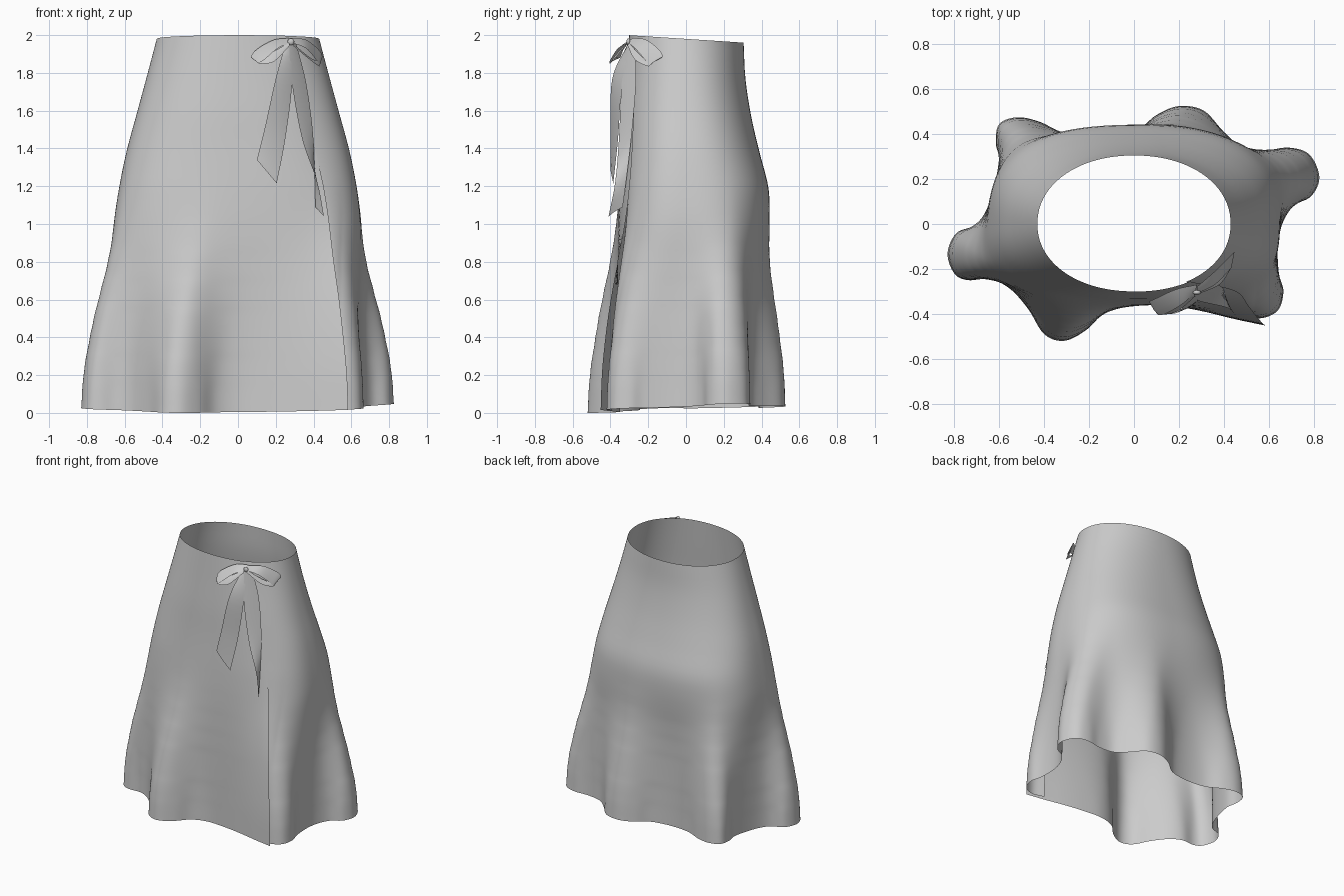
import bpy
import math
from mathutils import Vector

cube = bpy.data.objects.get("Cube")
if cube:
    bpy.data.objects.remove(cube, do_unlink=True)

# Single plain cloth colour
cloth = bpy.data.materials.new("grey_cloth")
cloth.use_nodes = True
grey = (0.6, 0.6, 0.6, 1.0)
cloth.diffuse_color = grey
shader = cloth.node_tree.nodes["Principled BSDF"]
shader.inputs["Base Color"].default_value = grey
shader.inputs["Roughness"].default_value = 0.8


def spline(points, steps):
    """Sample a smooth curve that passes through all the points."""
    pts = [Vector(p) for p in points]
    pts = [2 * pts[0] - pts[1]] + pts + [2 * pts[-1] - pts[-2]]
    result = []
    for i in range(1, len(pts) - 2):
        before, start, end, after = pts[i - 1:i + 3]
        for k in range(steps):
            t = k / steps
            result.append(0.5 * (2 * start + (end - before) * t
                                 + (2 * before - 5 * start + 4 * end - after) * t ** 2
                                 + (3 * start - before - 3 * end + after) * t ** 3))
    return result + [pts[-2]]


def soften(line, reach):
    """Average each point with its neighbours, keeping both ends fixed."""
    result = []
    for k in range(len(line)):
        w = min(reach, k, len(line) - 1 - k)
        result.append(sum(line[k - w:k + w + 1], Vector((0, 0))) / (2 * w + 1))
    return result


def sheet(name, rows):
    """Build a smooth cloth surface from equally long rows of points."""
    width = len(rows[0])
    verts = [p for row in rows for p in row]
    faces = [(r * width + c, r * width + c + 1,
              (r + 1) * width + c + 1, (r + 1) * width + c)
             for r in range(len(rows) - 1) for c in range(width - 1)]
    mesh = bpy.data.meshes.new(name)
    mesh.from_pydata(verts, [], faces)
    mesh.polygons.foreach_set("use_smooth", [True] * len(faces))
    mesh.materials.append(cloth)
    mesh.update()
    obj = bpy.data.objects.new(name, mesh)
    bpy.context.collection.objects.link(obj)
    return obj


# Hem outline, from the tucked-under edge round to the overlapping front edge
hem = [(.47, -.395), (.56, -.42), (.64, -.385), (.665, -.3), (.645, -.22), (.64, -.1),
       (.66, 0), (.71, .08), (.79, .125), (.825, .21), (.78, .31), (.69, .34),
       (.59, .33), (.48, .345), (.4, .41), (.31, .505), (.2, .525), (.1, .485),
       (0, .41), (-.15, .385), (-.3, .4), (-.42, .455), (-.52, .475), (-.6, .445),
       (-.615, .36), (-.6, .27), (-.64, .1), (-.7, 0), (-.79, -.04), (-.83, -.13),
       (-.8, -.22), (-.74, -.25), (-.64, -.245), (-.55, -.29), (-.47, -.38),
       (-.4, -.49), (-.31, -.52), (-.21, -.47), (-.12, -.385), (0, -.35),
       (.15, -.36), (.3, -.385), (.45, -.42), (.575, -.445)]

# Body profile from hem to waist: half width, back depth, front depth, fold, twist
profile = [(.63, .395, .355, 1, 0), (.63, .395, .355, .95, .03), (.63, .395, .355, .82, .05),
           (.63, .4, .355, .64, .07), (.64, .415, .355, .4, .08), (.645, .437, .355, .17, .09),
           (.625, .437, .35, .04, .08), (.588, .39, .34, 0, .05), (.535, .345, .33, 0, 0),
           (.482, .315, .315, 0, -.07), (.43, .305, .3, 0, -.14)]


def body_point(angle, half_width, back, front, power):
    c, s = math.cos(angle), math.sin(angle)
    depth = back if s > 0 else front
    radius = (abs(c / half_width) ** power + abs(s / depth) ** power) ** (-1 / power)
    return Vector((c * radius, s * radius))


# Skirt: fitted body that opens into folds, which widen and fade upwards
hem_line = spline(hem, 6)
levels = spline(profile, 4)
rows = []
for i, (half_width, back, front, fold, twist) in enumerate(levels):
    t = i / (len(levels) - 1)
    power = 2.1 + 0.5 * min(1, (1 - t) * 2.5)
    outline = soften(hem_line, round(26 * t))
    row = []
    for k, h in enumerate(outline):
        angle = math.atan2(h.y, h.x) + twist
        p = body_point(angle, half_width, back, front, power).lerp(h, fold)
        lap = max(0, k / (len(outline) - 1) * 10 - 9)
        p *= 1 + 0.015 * lap
        bottom = 0.015 + 0.03 * p.y + 0.008 * p.x + 0.03 * p.x ** 2
        top = 1.98 - 0.065 * p.y
        row.append(Vector((p.x, p.y, bottom + (top - bottom) * t)))
    rows.append(row)
sheet("skirt", rows)


def ribbon(name, edge_a, edge_b):
    """Ribbon stretched between two smooth edges, slightly cupped."""
    side_a, side_b = spline(edge_a, 6), spline(edge_b, 6)
    strip = []
    for a, b in zip(side_a, side_b):
        middle = (a + b) / 2 + Vector((0, -0.006, 0))
        strip.append([a, middle, b])
    return sheet(name, strip)


# Hanging tails
ribbon("bow_tail_right",
       [(.25, -.31, 1.95), (.2, -.39, 1.77), (.14, -.4, 1.5), (.1, -.4, 1.34)],
       [(.28, -.3, 1.95), (.285, -.34, 1.73), (.25, -.36, 1.45), (.205, -.385, 1.215)])
ribbon("bow_tail_left",
       [(.31, -.27, 1.95), (.36, -.265, 1.75), (.395, -.285, 1.5), (.405, -.31, 1.28),
        (.41, -.335, 1.09)],
       [(.27, -.31, 1.95), (.285, -.34, 1.75), (.34, -.355, 1.45), (.42, -.375, 1.22),
        (.455, -.41, 1.04)])

# Bow loops
ribbon("bow_loop_right",
       [(.28, -.27, 1.985), (.19, -.29, 1.975), (.1, -.33, 1.925), (.07, -.35, 1.88),
        (.15, -.37, 1.895), (.27, -.31, 1.96)],
       [(.27, -.31, 1.955), (.21, -.36, 1.93), (.14, -.4, 1.87), (.11, -.405, 1.85),
        (.19, -.39, 1.86), (.275, -.32, 1.945)])
ribbon("bow_loop_left",
       [(.28, -.28, 1.985), (.36, -.21, 1.975), (.43, -.14, 1.92), (.445, -.13, 1.88),
        (.4, -.21, 1.87), (.29, -.3, 1.955)],
       [(.28, -.31, 1.96), (.36, -.27, 1.93), (.42, -.21, 1.86), (.43, -.2, 1.835),
        (.38, -.27, 1.87), (.29, -.31, 1.945)])

# Knot
bpy.ops.mesh.primitive_uv_sphere_add(segments=16, ring_count=8, radius=0.018,
                                     location=(.28, -.305, 1.965))
knot = bpy.context.object
knot.name = "bow_knot"
knot.scale = (1, 0.6, 1)
knot.data.materials.append(cloth)
bpy.ops.object.shade_smooth()
